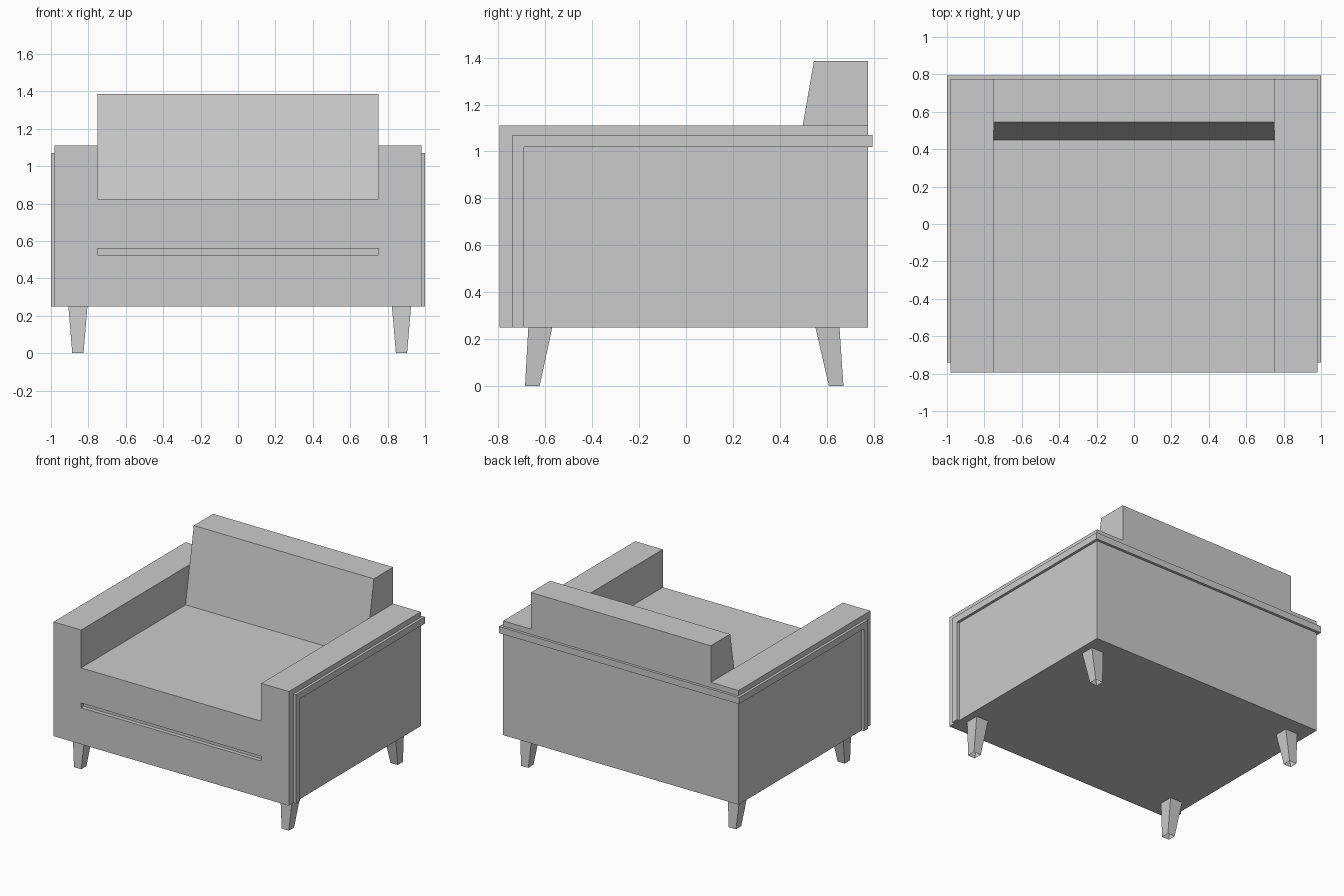
import bpy
import bmesh

if "Cube" in bpy.data.objects:
    bpy.data.objects.remove(bpy.data.objects["Cube"], do_unlink=True)

grey = bpy.data.materials.new("soft_grey")
grey.use_nodes = True
grey.diffuse_color = (0.6, 0.6, 0.6, 1)
grey.node_tree.nodes["Principled BSDF"].inputs["Base Color"].default_value = (0.6, 0.6, 0.6, 1)


def finish(name, bm):
    bmesh.ops.recalc_face_normals(bm, faces=bm.faces)
    mesh = bpy.data.meshes.new(name)
    bm.to_mesh(mesh)
    bm.free()
    mesh.materials.append(grey)
    obj = bpy.data.objects.new(name, mesh)
    bpy.context.collection.objects.link(obj)
    return obj


def loft(name, start, end, cap_start=True):
    """Solid between two matching outlines."""
    bm = bmesh.new()
    a = [bm.verts.new(p) for p in start]
    b = [bm.verts.new(p) for p in end]
    for i in range(len(a)):
        j = (i + 1) % len(a)
        bm.faces.new((a[i], a[j], b[j], b[i]))
    bm.faces.new(b)
    if cap_start:
        bm.faces.new(a)
    return finish(name, bm)


def prism_x(name, outline, lo, hi):
    return loft(name, [(lo, y, z) for y, z in outline], [(hi, y, z) for y, z in outline])


def prism_y(name, outline, lo, hi):
    return loft(name, [(x, lo, z) for x, z in outline], [(x, hi, z) for x, z in outline])


def rect(a0, a1, b0, b1):
    return [(a0, b0), (a1, b0), (a1, b1), (a0, b1)]


FRONT, BACK, BASE, SEAT, ARM = -0.795, 0.775, 0.25, 0.825, 1.11
SIDE, INNER, RAIL = 0.98, 0.75, 0.02

# Body: arms and seat as one U-shaped block
half = [(SIDE, BASE), (SIDE, ARM), (INNER, ARM), (INNER, SEAT)]
body = prism_y("body", half + [(-x, z) for x, z in reversed(half)], FRONT, BACK)

# Narrow groove across the front, below the seat
cutter = prism_y("groove_cutter", rect(-INNER, INNER, 0.525, 0.56), FRONT - 0.1, FRONT + 0.03)
cutter.hide_render = True
groove = body.modifiers.new("groove", "BOOLEAN")
groove.operation = "DIFFERENCE"
groove.solver = "EXACT"
groove.object = cutter
bpy.context.view_layer.objects.active = body
bpy.ops.object.modifier_apply(modifier=groove.name)
bpy.data.objects.remove(cutter, do_unlink=True)

# Back cushion with a sloping front
prism_x("back_cushion", [(0.448, SEAT), (BACK, SEAT), (BACK, 1.385), (0.545, 1.385)], -INNER, INNER)

# Raised trim on both sides and along the back
trim = [(-0.74, BASE), (-0.74, 1.07), (BACK + RAIL, 1.07),
        (BACK + RAIL, 1.02), (-0.69, 1.02), (-0.69, BASE)]
prism_x("left_trim", trim, SIDE, SIDE + RAIL)
prism_x("right_trim", trim, -SIDE - RAIL, -SIDE)
prism_y("back_trim", rect(-SIDE, SIDE, 1.02, 1.07), BACK, BACK + RAIL)

# Tapered, splayed legs, hollow at the foot
for side, x in (("left", 0.874), ("right", -0.856)):
    for end, foot, top in (("front", -0.655, -0.621), ("back", 0.64, 0.603)):
        loft(f"{end}_{side}_leg",
             [(px, py, 0) for px, py in rect(x - 0.03, x + 0.03, foot - 0.031, foot + 0.031)],
             [(px, py, BASE) for px, py in rect(x - 0.051, x + 0.051, top - 0.051, top + 0.051)],
             cap_start=False)
